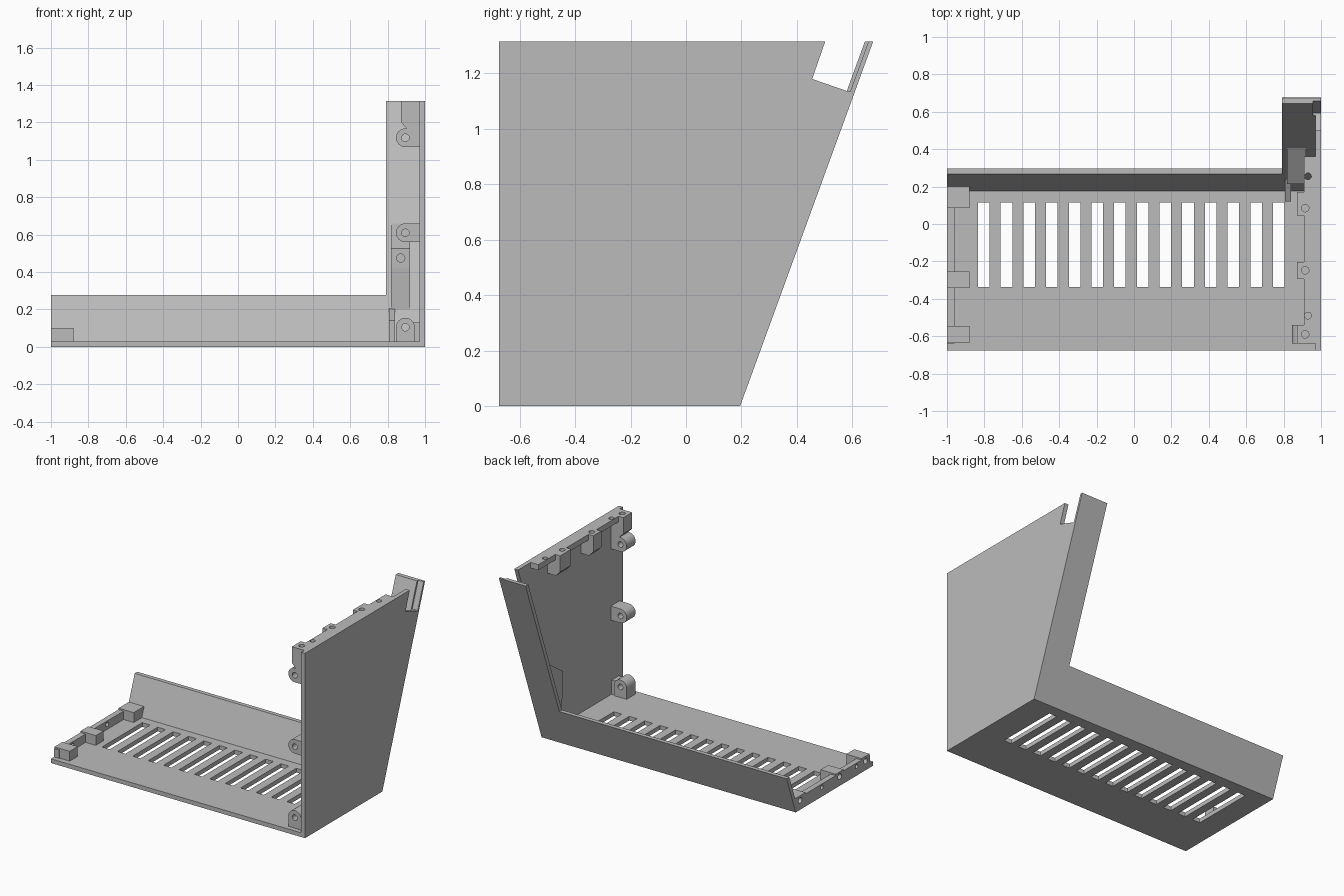
import bpy, bmesh, math
from mathutils import Vector

cube = bpy.data.objects.get("Cube")
if cube:
    bpy.data.objects.remove(cube)

GREY = (0.50, 0.50, 0.50, 1)
mat = bpy.data.materials.new("plain grey")
mat.use_nodes = True
mat.diffuse_color = GREY
mat.node_tree.nodes["Principled BSDF"].inputs["Base Color"].default_value = GREY

T = 0.03                       # wall thickness
H = 1.315                      # full height
Y0, Y1, Y2 = -0.675, 0.195, 0.675


def slope(z):
    """Outer y of the leaning back wall at height z."""
    return Y1 + (Y2 - Y1) * z / H


def add_prism(bm, pts, axis, lo, hi):
    """Extrude a flat profile along an axis; points are in the other two axes, in order."""
    def place(p, d):
        c = list(p)
        c.insert("xyz".index(axis), d)
        return bm.verts.new(c)
    a = [place(p, lo) for p in pts]
    b = [place(p, hi) for p in pts]
    bm.faces.new(a)
    bm.faces.new(b[::-1])
    n = len(pts)
    for i in range(n):
        j = (i + 1) % n
        bm.faces.new((a[i], b[i], b[j], a[j]))


def rect(u0, u1, v0, v1):
    return [(u0, v0), (u1, v0), (u1, v1), (u0, v1)]


def arc(u, v, r, start=0, end=360, n=24):
    full = end - start == 360
    return [(u + r * math.cos(math.radians(start + (end - start) * i / n)),
             v + r * math.sin(math.radians(start + (end - start) * i / n)))
            for i in range(n if full else n + 1)]


def part(name, prisms, cutters=(), helper=False):
    bm = bmesh.new()
    for p in prisms:
        add_prism(bm, *p)
    bmesh.ops.recalc_face_normals(bm, faces=bm.faces)
    me = bpy.data.meshes.new(name)
    bm.to_mesh(me)
    bm.free()
    me.materials.append(mat)
    ob = bpy.data.objects.new(name, me)
    bpy.context.collection.objects.link(ob)
    if helper:
        ob.hide_render = True
        ob.hide_viewport = True
        ob.display_type = 'WIRE'
    for c in cutters:
        m = ob.modifiers.new("cut", 'BOOLEAN')
        m.operation = 'DIFFERENCE'
        m.solver = 'EXACT'
        m.object = c
    return ob


# Floor with a row of vent slots
slots = []
for i in range(14):
    x = -0.803 + 0.1213 * i
    slots.append((rect(x - 0.031, x + 0.031, -0.338, 0.115), 'z', -0.1, 0.1))
slot_cutter = part("vent_cutter", slots, helper=True)
part("floor_plate", [(rect(-1, 1, Y0, Y1 - 0.01), 'z', 0, T)], [slot_cutter])

# Side wall with a slanted notch at its top rear corner
part("side_wall", [([(Y0, 0), (Y1, 0), (slope(1.135), 1.135), (0.585, 1.135),
                     (0.455, 1.18), (0.502, H), (Y0, H)], 'x', 1 - T, 1)])

# Leaning back wall: low run and tall upright, with a stepped edge in the notch
def lean(z0, z1, inner=T, outer=0.0):
    return [(slope(z0) - outer, z0), (slope(z1) - outer, z1),
            (slope(z1) - inner, z1), (slope(z0) - inner, z0)]

step_cutter = part("step_cutter", [(lean(1.135, 1.4, 0.1, 0.017), 'x', 0.957, 1.1)], helper=True)
part("back_wall_low", [(lean(0, 0.278), 'x', -1, 0.79)])
part("back_wall_tall", [(lean(0, H), 'x', 0.79, 1)], [step_cutter])

# Joint rail along the left-out end of the floor
end_holes = part("end_hole_cutter",
                 [(arc(y, 0.066, r), 'x', -1.1, -0.91)
                  for y, r in ((0.145, 0.02), (-0.3, 0.02), (-0.59, 0.02),
                               (-0.1, 0.015), (-0.49, 0.015))], helper=True)
part("floor_rail", [(rect(-0.64, 0.17, T, 0.09), 'x', -1, -0.96)], [end_holes])
for i, (a, b) in enumerate(((0.085, 0.2), (-0.342, -0.255), (-0.635, -0.545))):
    part(f"floor_block_{i + 1}", [(rect(-1, -0.88, a, b), 'z', T, 0.1)], [end_holes])

# Joint rail along the top of the side wall
top_holes = part("top_hole_cutter",
                 [(arc(x, y, r), 'z', 1.22, 1.4)
                  for x, y, r in ((0.915, 0.085, 0.02), (0.915, -0.248, 0.02),
                                  (0.915, -0.59, 0.02), (0.93, 0.255, 0.018),
                                  (0.93, -0.49, 0.018))], helper=True)
part("wall_rail", [(rect(0.91, 0.975, -0.64, 0.36), 'z', H - 0.04, H)], [top_holes])
block = [(0.975, H), (0.872, H), (0.872, 1.2), (0.905, 1.165), (0.975, 1.165)]
for i, (a, b) in enumerate(((0.045, 0.17), (-0.293, -0.203), (-0.64, -0.54))):
    part(f"wall_block_{i + 1}", [(block, 'y', a, b)], [top_holes])

# Screw ears up the front edge of the side wall
for i, z in enumerate((0.105, 0.61, 1.118)):
    bottom = 0.02 if i == 0 else z - 0.05
    hole = part(f"ear_cutter_{i + 1}", [(arc(0.895, z, 0.02), 'y', -0.7, -0.5)], helper=True)
    if i == 0:
        shape = arc(0.895, z, 0.05, 0, 180) + [(0.845, bottom), (0.945, bottom)]
    else:
        shape = arc(0.895, z, 0.05, 90, 270) + [(0.975, z - 0.05), (0.975, z + 0.05)]
    ear = part(f"screw_ear_{i + 1}", [(shape, 'y', -0.64, -0.54)], [hole])
    if i == 0:
        part("ear_web", [(rect(0.93, 0.975, T - 0.005, 0.13), 'y', -0.63, -0.55)])

# Screw boss standing off the tall back wall
boss_hole = part("boss_cutter", [(arc(0.87, 0.475, 0.022), 'y', 0.1, 0.31)], helper=True)
part("wall_boss", [([(slope(0.67) - 0.02, 0.67), (0.215, 0.525), (0.215, 0.425),
                     (0.235, 0.2), (slope(0.2) - 0.02, 0.2)], 'x', 0.818, 0.92)], [boss_hole])

# Small rib where the upright meets the floor
part("corner_rib", [([(0.12, T - 0.005), (0.12, 0.14), (slope(0.21) - 0.025, 0.21),
                      (slope(T) - 0.025, T - 0.005)], 'x', 0.807, 0.84)])

# Smooth the round edges only
bpy.ops.object.select_all(action='DESELECT')
for ob in bpy.context.scene.objects:
    if ob.type == 'MESH' and not ob.hide_render and ob.name.startswith("screw_ear"):
        ob.select_set(True)
        bpy.context.view_layer.objects.active = ob
bpy.ops.object.shade_smooth_by_angle()
